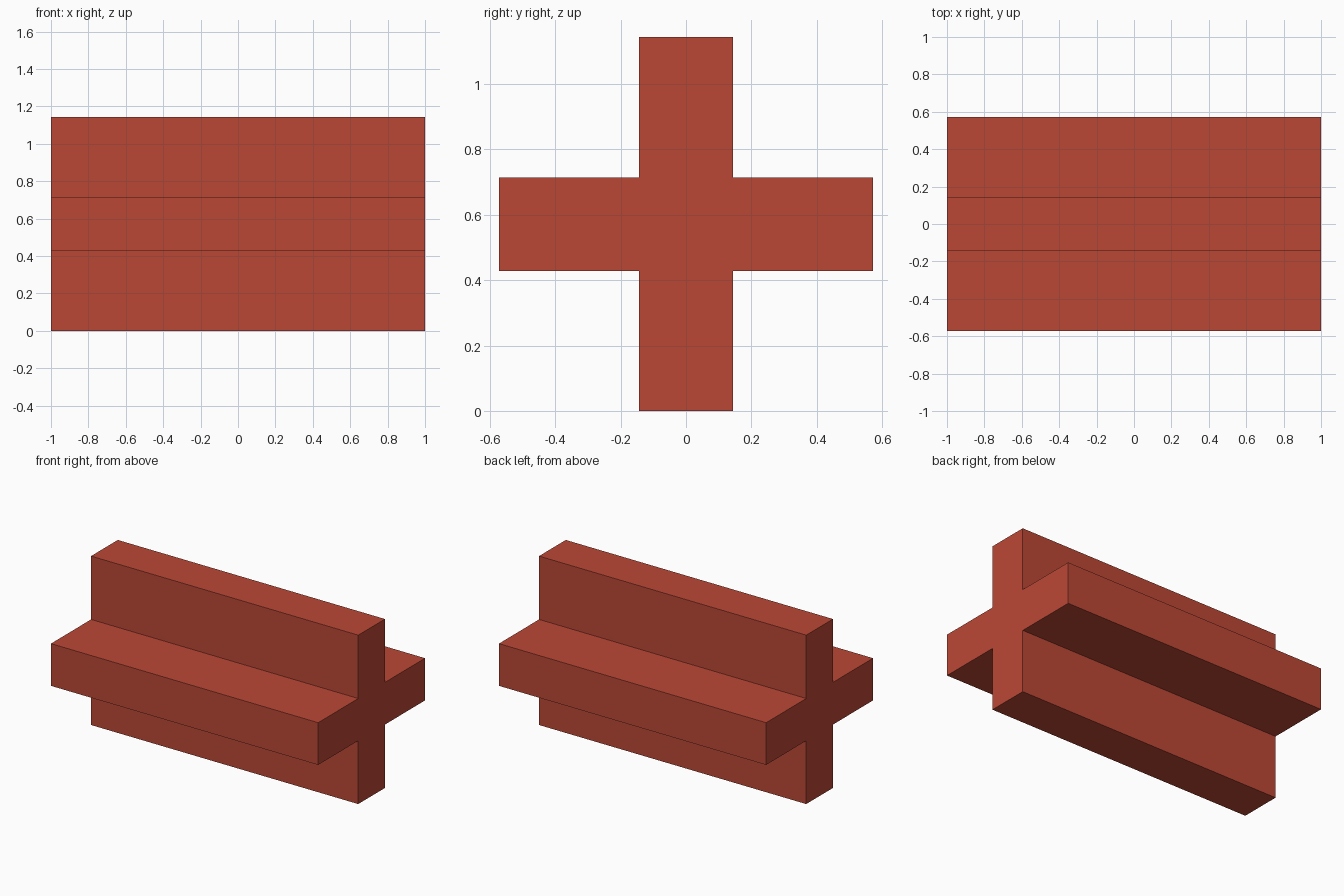
import bpy
import bmesh

cube = bpy.data.objects.get("Cube")
if cube:
    bpy.data.objects.remove(cube, do_unlink=True)

LENGTH = 2.0
SPAN = 8 / 7          # full height and depth of the cross
A = 1 / 7             # half thickness of each arm
R = SPAN / 2          # reach of each arm from the centre

# Brick red material
red = bpy.data.materials.new("brick_red")
red.use_nodes = True
colour = (0.5, 0.064, 0.036, 1.0)
red.diffuse_color = colour
bsdf = next(n for n in red.node_tree.nodes if n.type == 'BSDF_PRINCIPLED')
bsdf.inputs["Base Color"].default_value = colour

# Cross profile: one arm's three corners, turned through four quarters
profile = []
arm = [(R, -A), (R, A), (A, A)]
for _ in range(4):
    profile += arm
    arm = [(-z, y) for y, z in arm]

# Extrude the profile along x into a solid beam
bm = bmesh.new()
end = bm.faces.new([bm.verts.new((-LENGTH / 2, y, z + R)) for y, z in profile])
extruded = bmesh.ops.extrude_face_region(bm, geom=[end], use_keep_orig=True)
moved = [g for g in extruded["geom"] if isinstance(g, bmesh.types.BMVert)]
bmesh.ops.translate(bm, verts=moved, vec=(LENGTH, 0, 0))
bmesh.ops.recalc_face_normals(bm, faces=bm.faces)

mesh = bpy.data.meshes.new("cross_beam")
bm.to_mesh(mesh)
bm.free()
mesh.materials.append(red)
beam = bpy.data.objects.new("cross_beam", mesh)
bpy.context.collection.objects.link(beam)
